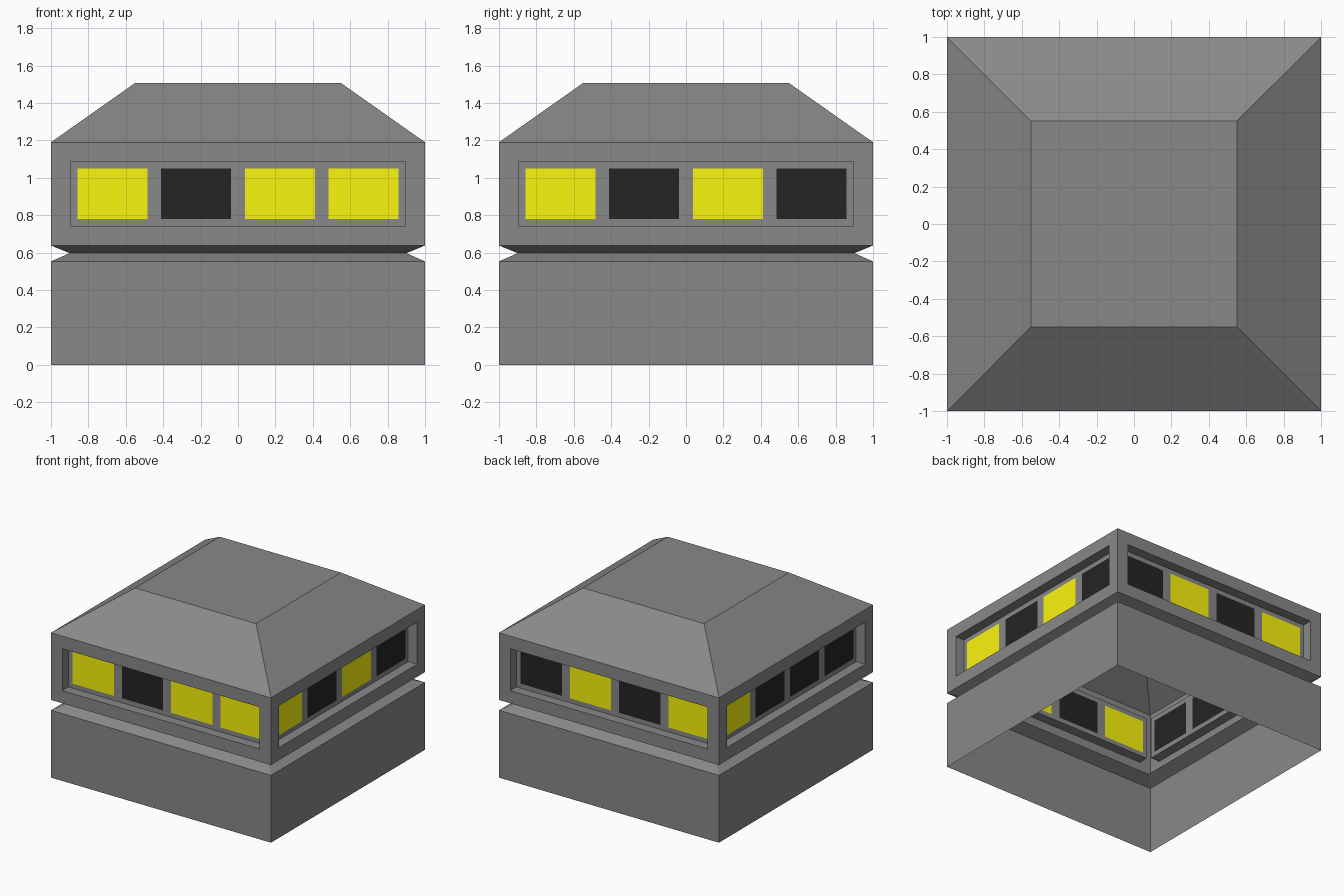
import bpy, bmesh
from mathutils import Vector

if "Cube" in bpy.data.objects:
    bpy.data.objects.remove(bpy.data.objects["Cube"])

# Square profile of the shell: (half width, height); open underneath
PROFILE = [(1, 0), (1, 0.553), (0.9, 0.597), (1, 0.638), (1, 1.19), (0.55, 1.507)]
BAND = 3  # profile segment that carries the windows
# Lit (1) and dark (0) windows, left to right as seen from outside:
# front, right, back, left
LIGHTS = ["1011", "1010", "0101", "1000"]


def material(name, rgb):
    m = bpy.data.materials.new(name)
    m.diffuse_color = (*rgb, 1)
    m.use_nodes = True
    m.node_tree.nodes["Principled BSDF"].inputs["Base Color"].default_value = m.diffuse_color
    return m


bm = bmesh.new()

# Walls, groove and sloped roof
rings = [[bm.verts.new((sx * r, sy * r, z)) for sx, sy in ((-1, -1), (1, -1), (1, 1), (-1, 1))]
         for r, z in PROFILE]
walls = []
for s, (a, b) in enumerate(zip(rings, rings[1:])):
    for i in range(4):
        j = (i + 1) % 4
        f = bm.faces.new((a[i], a[j], b[j], b[i]))
        if s == BAND:
            walls.append(f)
bm.faces.new(rings[-1])
bm.normal_update()

# Recess one long panel per side
bmesh.ops.inset_individual(bm, faces=walls, thickness=0.104, use_even_offset=True)
bmesh.ops.inset_individual(bm, faces=walls, thickness=0, depth=-0.08, use_even_offset=True)
bm.normal_update()

# Split each panel into four and inset a window in each
for panel, lights in zip(walls, LIGHTS):
    n = panel.normal.copy()
    along = Vector((0, 0, 1)).cross(n)
    panes = [panel]
    for k in (-1, 0, 1):
        geom = panes + list({e for f in panes for e in f.edges}) + list({v for f in panes for v in f.verts})
        cut = bmesh.ops.bisect_plane(bm, geom=geom, dist=1e-5, plane_co=along * (k * 0.448), plane_no=along)
        panes = [g for g in cut["geom"] if isinstance(g, bmesh.types.BMFace)]
    panes.sort(key=lambda f: f.calc_center_median().dot(along))
    bm.normal_update()
    bmesh.ops.inset_individual(bm, faces=panes, thickness=0.037, use_even_offset=True)
    for f, lit in zip(panes, lights):
        f.material_index = 1 if lit == "1" else 2

mesh = bpy.data.meshes.new("building")
bm.to_mesh(mesh)
bm.free()
mesh.materials.append(material("wall_grey", (0.25, 0.25, 0.25)))
mesh.materials.append(material("lit_window", (0.97, 0.92, 0.004)))
mesh.materials.append(material("dark_window", (0.018, 0.018, 0.018)))
bpy.context.collection.objects.link(bpy.data.objects.new("building", mesh))
